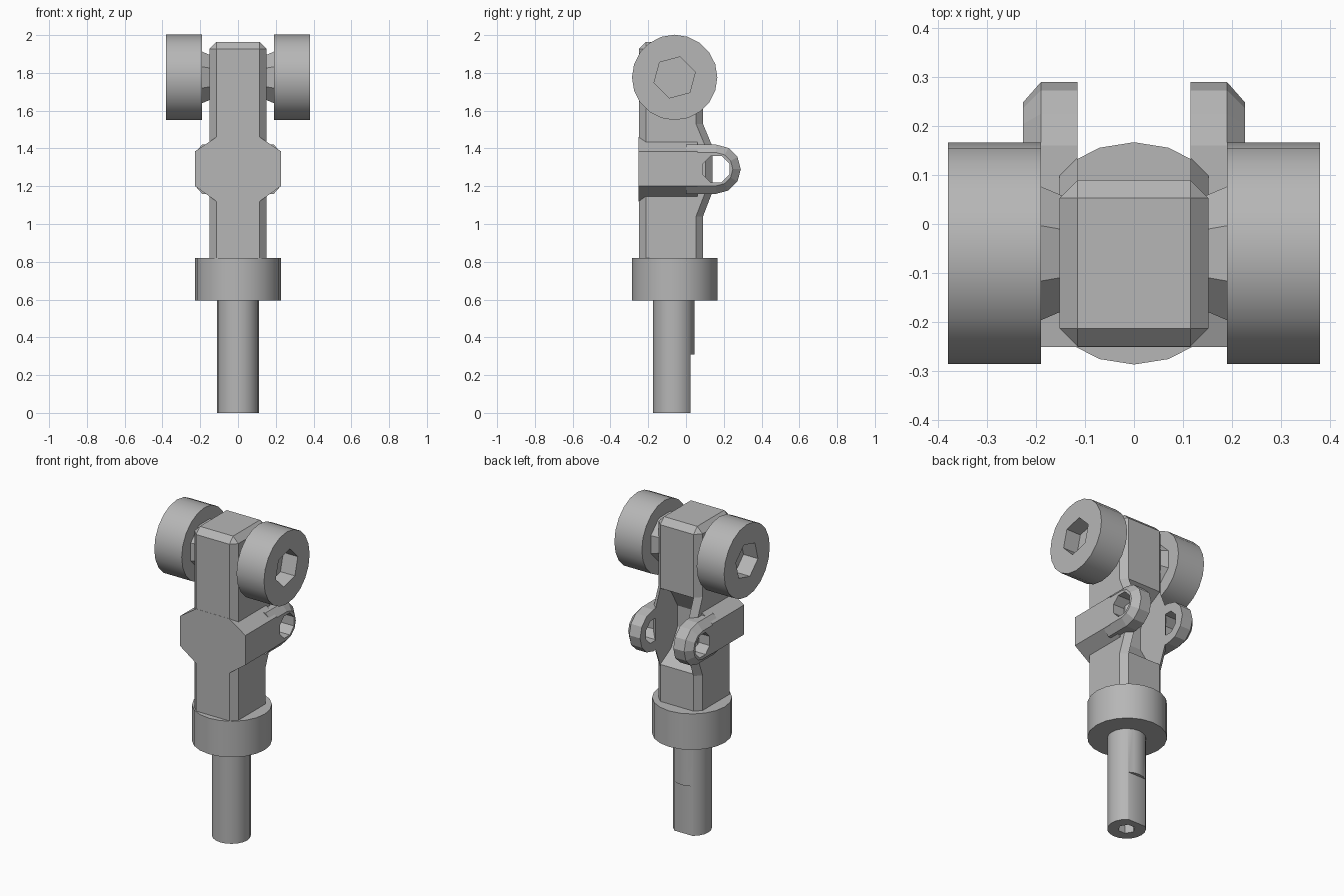
import bpy, bmesh
from math import sin, cos, pi, radians

if "Cube" in bpy.data.objects:
    bpy.data.objects.remove(bpy.data.objects["Cube"])

grey = bpy.data.materials.new("plain grey")
grey.use_nodes = True
COLOUR = (0.47, 0.47, 0.47, 1)
grey.diffuse_color = COLOUR
grey.node_tree.nodes["Principled BSDF"].inputs["Base Color"].default_value = COLOUR

AXES = {"x": lambda p, a, b: (p, a, b),
        "y": lambda p, a, b: (a, p, b),
        "z": lambda p, a, b: (a, b, p)}


def ring(a, b, r, n, turn=0.0, start=0.0, sweep=2 * pi):
    """Points of a regular polygon or open arc."""
    return [(a + r * cos(start + turn + sweep * i / n),
             b + r * sin(start + turn + sweep * i / n)) for i in range(n)]


def loft(name, axis, sections):
    """Solid through (position, outline) sections along an axis."""
    bm = bmesh.new()
    rows = [[bm.verts.new(AXES[axis](p, a, b)) for a, b in pts] for p, pts in sections]
    n = len(rows[0])
    for low, high in zip(rows, rows[1:]):
        for i in range(n):
            j = (i + 1) % n
            bm.faces.new((low[i], low[j], high[j], high[i]))
    bm.faces.new(rows[0])
    bm.faces.new(rows[-1])
    bmesh.ops.recalc_face_normals(bm, faces=bm.faces)
    mesh = bpy.data.meshes.new(name)
    bm.to_mesh(mesh)
    bm.free()
    mesh.materials.append(grey)
    obj = bpy.data.objects.new(name, mesh)
    bpy.context.collection.objects.link(obj)
    return obj


def prism(name, axis, start, end, pts):
    return loft(name, axis, [(start, pts), (end, pts)])


def activate(obj):
    bpy.ops.object.select_all(action="DESELECT")
    obj.select_set(True)
    bpy.context.view_layer.objects.active = obj


def apply(obj, mod):
    activate(obj)
    bpy.ops.object.modifier_apply(modifier=mod.name)


def cut(obj, cutter, keep=False):
    mod = obj.modifiers.new("cut", "BOOLEAN")
    mod.operation = "DIFFERENCE"
    mod.solver = "EXACT"
    mod.object = cutter
    apply(obj, mod)
    if not keep:
        bpy.data.objects.remove(cutter)


def smooth(obj):
    activate(obj)
    bpy.ops.object.shade_smooth_by_angle(angle=radians(30))


def box_outline(a0, a1, b0, b1):
    return [(a0, b0), (a1, b0), (a1, b1), (a0, b1)]


MID = -0.06       # y of the main axis
PIVOT = (0.16, 1.29)  # y, z of the ear holes

# Shaft with a flat on its back and a hex socket underneath
shaft = prism("shaft", "z", 0, 0.65, ring(0, MID - 0.005, 0.11, 20))
cut(shaft, prism("flat_cutter", "z", -0.1, 0.31, box_outline(-0.2, 0.2, 0.025, 0.2)))
cut(shaft, prism("socket_cutter", "z", -0.1, 0.1, ring(0, MID - 0.005, 0.05, 6)))
smooth(shaft)

# Collar
collar = prism("collar", "z", 0.595, 0.82, ring(0, MID, 0.227, 20, pi / 2))
smooth(collar)

# Chamfered upright and the wide cross block
body = prism("upright_body", "z", 0.75, 1.963, box_outline(-0.152, 0.152, -0.25, 0.09))
bevel = body.modifiers.new("chamfer", "BEVEL")
bevel.width = 0.037
bevel.segments = 1
apply(body, bevel)

half = [(0.115, 1.12), (0.227, 1.2), (0.227, 1.385), (0.115, 1.46)]
block = prism("cross_block", "y", -0.251, 0.06, half + [(-x, z) for x, z in reversed(half)])

# Rounded clearance between the ears
clearance = prism("clearance_cutter", "x", -0.115, 0.115, ring(*PIVOT, 0.25, 12, pi / 12))
cut(body, clearance, keep=True)
cut(block, clearance)


def ear_outline(r):
    y, z = PIVOT
    arc = [(y + r * cos(t), z + r * sin(t)) for t in (-pi / 2 + pi * i / 6 for i in range(7))]
    return [(0, z - r)] + arc + [(0, z + r)]


gusset = [(0, 1.04), (0.09, 1.04), (0.14, 1.17), (0.14, 1.41), (0.09, 1.53), (0, 1.53)]

for side, s in (("left", 1), ("right", -1)):
    # Pierced ear with a chamfered outer rim
    ear = loft(side + "_ear", "x", [(s * 0.115, ear_outline(0.13)),
                                    (s * 0.19, ear_outline(0.13)),
                                    (s * 0.227, ear_outline(0.088))])
    cut(ear, prism("hole_cutter", "x", s * 0.05, s * 0.3, ring(*PIVOT, 0.075, 8, pi / 8)))

    # Gusset joining the ear to the upright
    loft(side + "_gusset", "x", [(s * 0.115, gusset),
                                 (s * 0.152, [(y - 0.037, z) for y, z in gusset])])

    # Hub and bolt-head wheel with a hex recess
    loft(side + "_hub", "x", [(s * 0.13, ring(MID, 1.776, 0.12, 8, pi / 8)),
                              (s * 0.195, ring(MID, 1.776, 0.15, 8, pi / 8))])
    wheel = prism(side + "_wheel", "x", s * 0.19, s * 0.38, ring(MID, 1.776, 0.226, 20, pi / 2))
    cut(wheel, prism("recess_cutter", "x", s * 0.28, s * 0.5, ring(MID, 1.776, 0.113, 6, pi / 12)))
    smooth(wheel)
